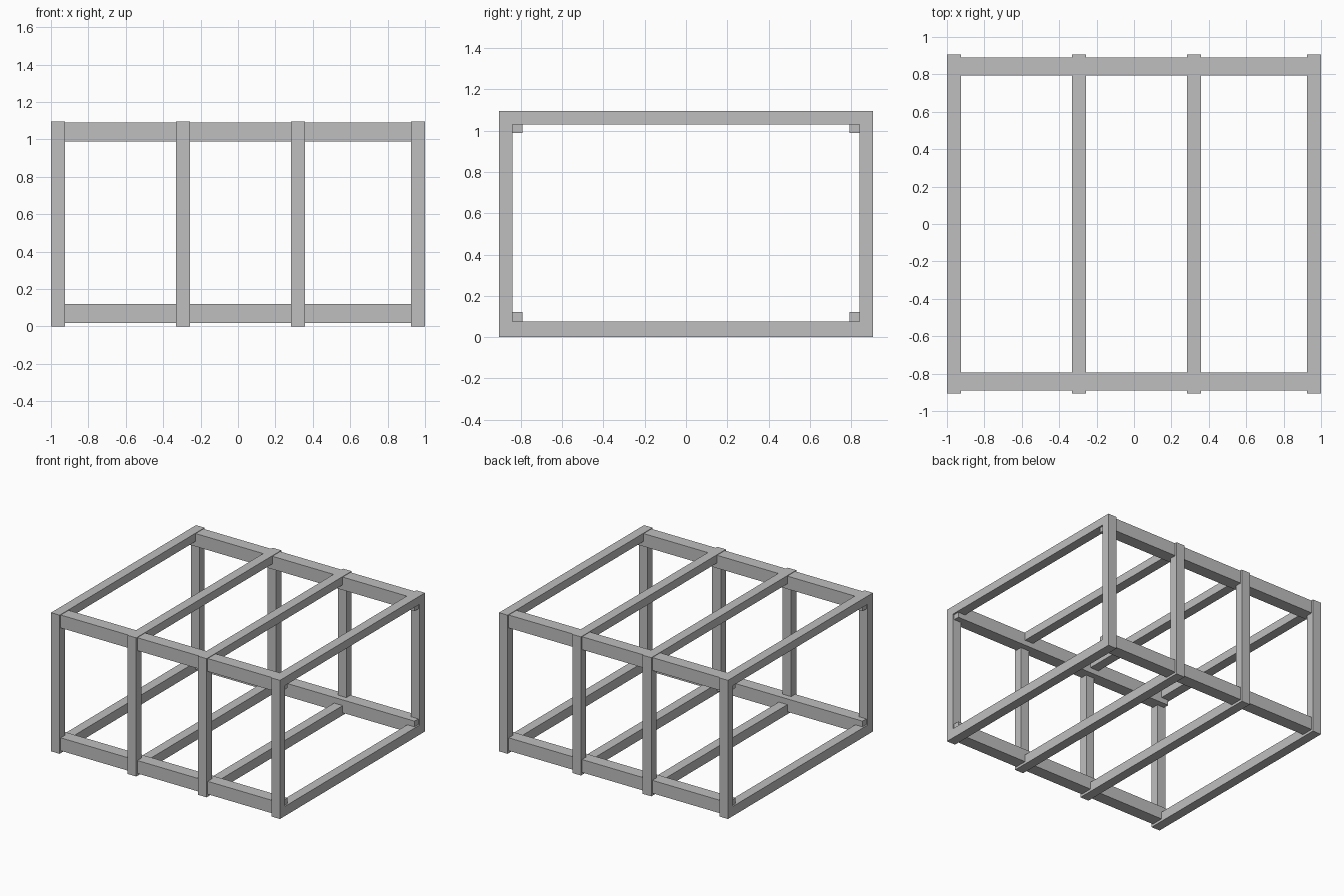
import bpy
import bmesh

if "Cube" in bpy.data.objects:
    bpy.data.objects.remove(bpy.data.objects["Cube"], do_unlink=True)

grey = bpy.data.materials.new("plain grey")
grey.use_nodes = True
colour = (0.52, 0.52, 0.52, 1)
grey.diffuse_color = colour
grey.node_tree.nodes["Principled BSDF"].inputs["Base Color"].default_value = colour


def add_object(name, bm):
    bmesh.ops.recalc_face_normals(bm, faces=bm.faces)
    mesh = bpy.data.meshes.new(name)
    bm.to_mesh(mesh)
    bm.free()
    mesh.materials.append(grey)
    obj = bpy.data.objects.new(name, mesh)
    bpy.context.collection.objects.link(obj)


def rectangle(y, low, high):
    return [(-y, low), (y, low), (y, high), (-y, high)]


def mitred_frame(name, x, width=0.075):
    """Four bars joined by mitres, standing in the y-z plane."""
    bm = bmesh.new()
    loops = [[bm.verts.new((x - width / 2, y, z)) for y, z in points]
             for points in (rectangle(0.905, 0, 1.095), rectangle(0.84, 0.076, 1.03))]
    outer, inner = loops
    faces = []
    for i in range(4):
        j = (i + 1) % 4
        faces.append(bm.faces.new((outer[i], outer[j], inner[j], inner[i])))
    result = bmesh.ops.extrude_face_region(bm, geom=faces, use_keep_orig=True)
    moved = [v for v in result["geom"] if isinstance(v, bmesh.types.BMVert)]
    bmesh.ops.translate(bm, verts=moved, vec=(width, 0, 0))
    add_object(name, bm)


def rail(name, y, z):
    """Square bar running along x through all the frames."""
    bm = bmesh.new()
    bmesh.ops.create_cube(bm, size=1)
    bmesh.ops.scale(bm, verts=bm.verts, vec=(1.975, 0.098, 0.102))
    bmesh.ops.translate(bm, verts=bm.verts, vec=(0, y, z))
    add_object(name, bm)


# Upright frames
for name, x in (("right_end_frame", -0.9625), ("right_inner_frame", -0.293),
                ("left_inner_frame", 0.322), ("left_end_frame", 0.9625)):
    mitred_frame(name, x)

# Long rails in the four corners
for side, y in (("front", -0.842), ("back", 0.842)):
    for level, z in (("bottom", 0.07), ("top", 1.04)):
        rail(f"{side}_{level}_rail", y, z)
